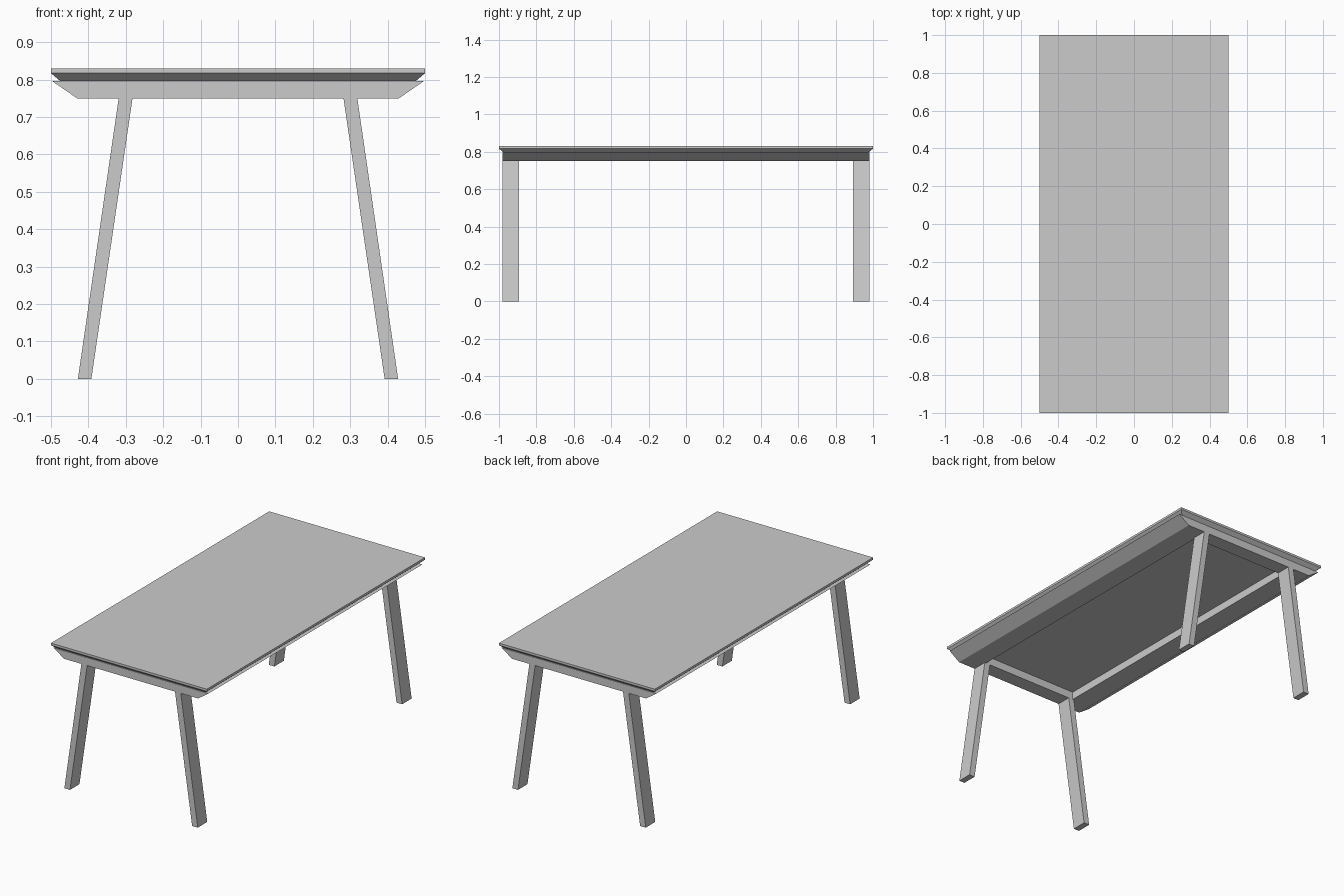
import bpy, bmesh

if "Cube" in bpy.data.objects:
    bpy.data.objects.remove(bpy.data.objects["Cube"])


def make_object(name, bm):
    bmesh.ops.recalc_face_normals(bm, faces=bm.faces)
    mesh = bpy.data.meshes.new(name)
    bm.to_mesh(mesh)
    bm.free()
    obj = bpy.data.objects.new(name, mesh)
    bpy.context.collection.objects.link(obj)
    return obj


def loft(name, rings, closed=False):
    """Join rectangular rings (half_x, half_y, z); cap the ends or close the loop."""
    bm = bmesh.new()
    loops = [[bm.verts.new((sx * hx, sy * hy, z))
              for sx, sy in ((-1, -1), (1, -1), (1, 1), (-1, 1))]
             for hx, hy, z in rings]
    pairs = list(zip(loops, loops[1:]))
    if closed:
        pairs.append((loops[-1], loops[0]))
    else:
        bm.faces.new(loops[0])
        bm.faces.new(loops[-1])
    for a, b in pairs:
        for i in range(4):
            j = (i + 1) % 4
            bm.faces.new((a[i], a[j], b[j], b[i]))
    return make_object(name, bm)


# Tabletop: thin sheet over a board with an undercut edge
loft("tabletop_sheet", [(0.5, 1.0, 0.822), (0.5, 1.0, 0.83)])
loft("tabletop_board", [(0.475, 0.975, 0.796), (0.5, 1.0, 0.817), (0.5, 1.0, 0.822)])

# Under-frame: open in the middle, long outer sides slope inward
loft("under_frame", [(0.497, 0.98, 0.796), (0.43, 0.98, 0.75),
                     (0.31, 0.893, 0.75), (0.31, 0.893, 0.796)], closed=True)

# Legs: slanted bar extruded along y, mirrored to all four corners
bm = bmesh.new()
profile = [(0.392, 0), (0.428, 0), (0.319, 0.75), (0.282, 0.75)]
face = bm.faces.new([bm.verts.new((x, -0.98, z)) for x, z in profile])
new = bmesh.ops.extrude_face_region(bm, geom=[face])["geom"]
bmesh.ops.translate(bm, vec=(0, 0.087, 0),
                    verts=[v for v in new if isinstance(v, bmesh.types.BMVert)])
# Restore the front cap if the extrusion consumed it
bmesh.ops.holes_fill(bm, edges=[e for e in bm.edges if e.is_boundary], sides=4)
legs = make_object("legs", bm)
mirror = legs.modifiers.new("four_corners", 'MIRROR')
mirror.use_axis = (True, True, False)
mirror.use_mirror_merge = False
